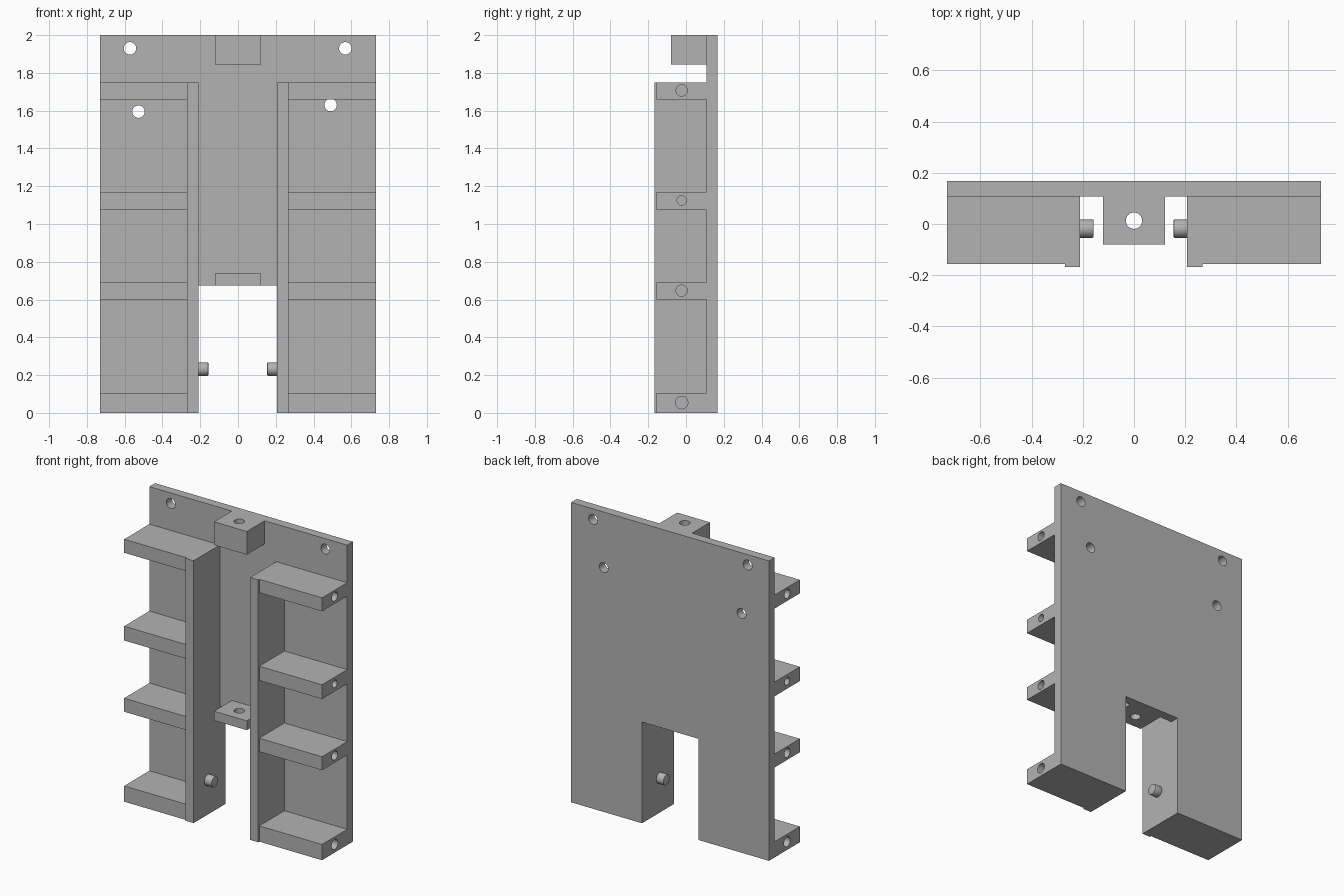
import bpy
import math
from mathutils import Vector

cube = bpy.data.objects.get("Cube")
if cube:
    bpy.data.objects.remove(cube, do_unlink=True)

grey = bpy.data.materials.new("matte grey")
grey.use_nodes = True
colour = (0.45, 0.45, 0.45, 1)
grey.diffuse_color = colour
grey.node_tree.nodes["Principled BSDF"].inputs["Base Color"].default_value = colour

AXES = {"x": (0, math.pi / 2, 0), "y": (math.pi / 2, 0, 0), "z": (0, 0, 0)}


def box(name, x, y, z):
    """Box from its (low, high) range on each axis."""
    lo, hi = (Vector(c) for c in zip(x, y, z))
    bpy.ops.mesh.primitive_cube_add(size=1, location=(lo + hi) / 2)
    obj = bpy.context.object
    obj.name = name
    obj.scale = hi - lo
    bpy.ops.object.transform_apply(location=False, rotation=False, scale=True)
    obj.data.materials.append(grey)
    return obj


def cylinder(name, centre, radius, length, axis):
    bpy.ops.mesh.primitive_cylinder_add(
        vertices=32, radius=radius, depth=length, location=centre, rotation=AXES[axis])
    obj = bpy.context.object
    obj.name = name
    obj.data.materials.append(grey)
    return obj


def apply_modifier(obj, mod):
    bpy.ops.object.select_all(action="DESELECT")
    obj.select_set(True)
    bpy.context.view_layer.objects.active = obj
    bpy.ops.object.modifier_apply(modifier=mod.name)


def cut(obj, cutter):
    """Subtract the cutter and discard it."""
    mod = obj.modifiers.new("cut", "BOOLEAN")
    mod.operation = "DIFFERENCE"
    mod.solver = "EXACT"
    mod.object = cutter
    apply_modifier(obj, mod)
    bpy.data.objects.remove(cutter, do_unlink=True)


def smooth(obj):
    bpy.ops.object.select_all(action="DESELECT")
    obj.select_set(True)
    bpy.context.view_layer.objects.active = obj
    bpy.ops.object.shade_smooth_by_angle(angle=math.radians(30))


FRONT, BACK = -0.168, 0.168
PLATE_FRONT = 0.108
HALF_WIDTH = 0.73
NOTCH_TOP = 0.675

# Back plate with a notch at the foot and four screw holes
plate = box("back_plate", (-HALF_WIDTH, HALF_WIDTH), (PLATE_FRONT, BACK), (0, 2))
cut(plate, box("notch_cutter", (-0.21, 0.207), (0, 0.3), (-0.1, NOTCH_TOP)))
for x, z in ((-0.572, 1.93), (0.568, 1.93), (-0.527, 1.595), (0.49, 1.63)):
    cut(plate, cylinder("screw_cutter", (x, BACK, z), 0.033, 0.4, "y"))
smooth(plate)

# Upper block and lower tab, drilled for an upright rod
for name, z in (("upper_rod_block", (1.845, 2)), ("lower_rod_tab", (NOTCH_TOP, 0.737))):
    block = box(name, (-0.121, 0.121), (-0.08, PLATE_FRONT), z)
    cut(block, cylinder("rod_cutter", (0, 0.013, sum(z) / 2), 0.032, 0.5, "z"))
    smooth(block)

# Shelf heights with the radius of the pin hole in each outer end
SHELVES = ((0, 0.105, 0.033), (0.6, 0.69, 0.03), (1.075, 1.17, 0.025), (1.66, 1.75, 0.03))

for side, sign, inner in (("left", 1, 0.207), ("right", -1, 0.21)):
    outer = inner + 0.06

    # Upright wall beside the notch
    box(side + "_wall", sorted((sign * inner, sign * outer)), (FRONT, PLATE_FRONT), (0, 1.75))

    # Shelves reaching from the wall to the edge of the plate
    for i, (low, high, radius) in enumerate(SHELVES, 1):
        shelf = box(f"{side}_shelf_{i}", sorted((sign * outer, sign * HALF_WIDTH)),
                    (-0.157, PLATE_FRONT), (low, high))
        centre = (sign * HALF_WIDTH, -0.023, (low + high) / 2 + 0.002)
        cut(shelf, cylinder("pin_cutter", centre, radius, 0.5, "x"))
        smooth(shelf)

    # Pivot peg facing into the notch
    peg = cylinder(side + "_pivot_peg", (sign * (inner - 0.02), -0.018, 0.232), 0.036, 0.065, "x")
    bevel = peg.modifiers.new("rounded rim", "BEVEL")
    bevel.width = 0.005
    bevel.segments = 2
    apply_modifier(peg, bevel)
    smooth(peg)
